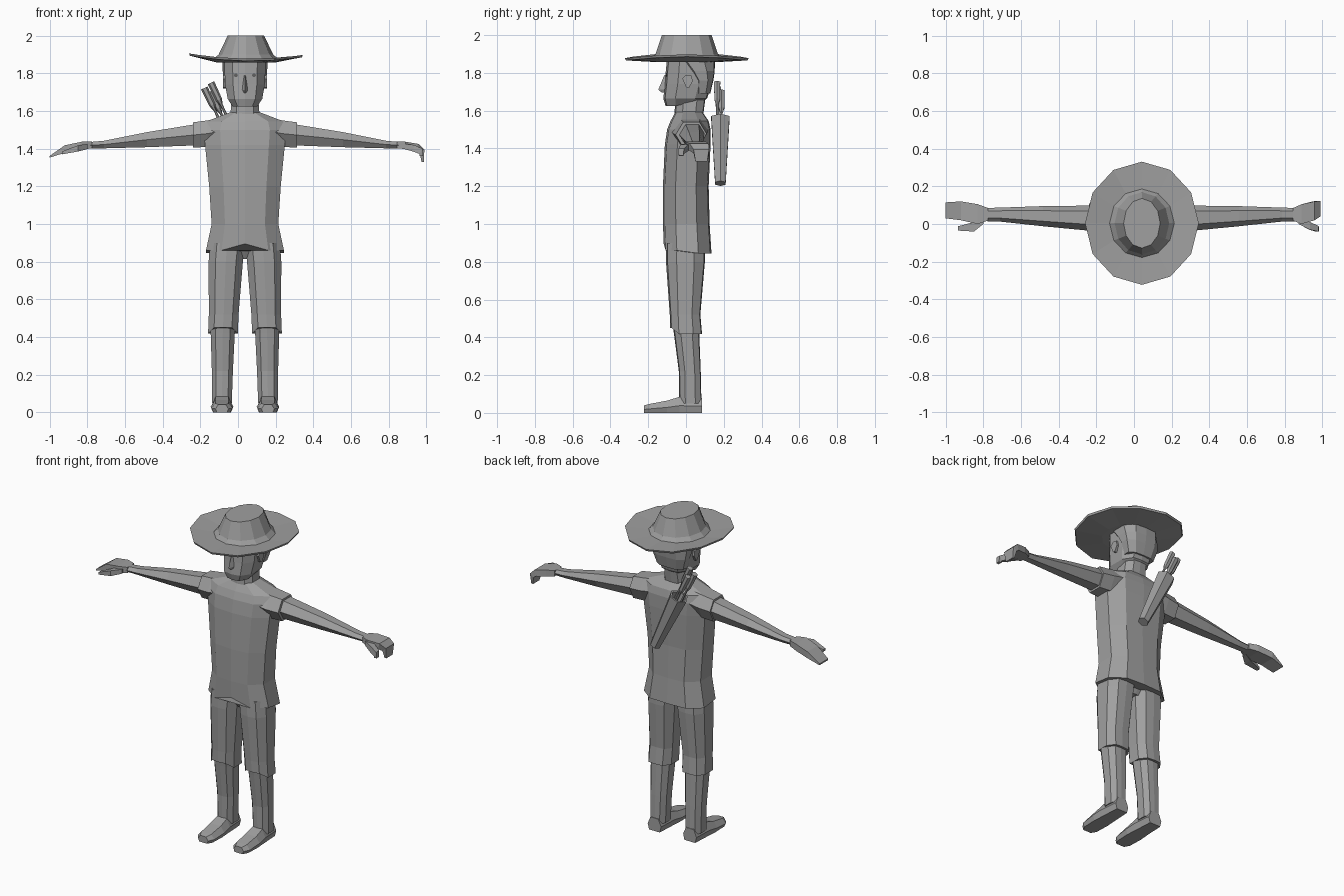
import bpy, bmesh, math
from mathutils import Vector

CX = 0.037  # body centre line
grey = bpy.data.materials.new("plain grey")
grey.diffuse_color = (0.35, 0.35, 0.35, 1)
dark = bpy.data.materials.new("dark grey")
dark.diffuse_color = (0.12, 0.12, 0.12, 1)


def loft(name, rings, mat=grey):
    """Skin a list of equal-length point rings and close both ends."""
    bm = bmesh.new()
    vs = [[bm.verts.new(p) for p in r] for r in rings]
    n = len(rings[0])
    for a, b in zip(vs, vs[1:]):
        for i in range(n):
            j = (i + 1) % n
            bm.faces.new((a[i], a[j], b[j], b[i]))
    bm.faces.new(vs[0])
    bm.faces.new(vs[-1])
    bmesh.ops.recalc_face_normals(bm, faces=bm.faces)
    me = bpy.data.meshes.new(name)
    bm.to_mesh(me)
    bm.free()
    me.materials.append(mat)
    ob = bpy.data.objects.new(name, me)
    bpy.context.collection.objects.link(ob)
    return ob


# chamfered section with front and back centre points
SECTION = [(0, -1.0), (.6, -.92), (1, -.45), (1, .45), (.6, .95),
           (0, 1.0), (-.6, .95), (-1, .45), (-1, -.45), (-.6, -.92)]


def ring(z, x, rx, y0, y1, dz=None):
    """Horizontal section; dz maps unit (u, v) to a height offset."""
    cy, ry = (y0 + y1) / 2, (y1 - y0) / 2
    return [Vector((x + u * rx, cy + v * ry, z + (dz(u, v) if dz else 0))) for u, v in SECTION]


def side_ring(x, y0, y1, z0, z1):
    """Six-sided section across the x axis."""
    cy, ry, cz, rz = (y0 + y1) / 2, (y1 - y0) / 2, (z0 + z1) / 2, (z1 - z0) / 2
    return [Vector((x, cy + u * ry, cz + v * rz)) for u, v in
            ((-1, 0), (-.5, 1), (.55, 1), (1, .1), (.55, -1), (-.5, -1))]


def plate(name, secs):
    """Flat tapered part; each section is lower x,z, upper x,z, y range."""
    return loft(name, [[(a, y0, b), (a, y1, b), (c, y1, d), (c, y0, d)]
                       for a, b, c, d, y0, y1 in secs])


# tunic with notched front hem and sloping shoulders
def hem(u, v):
    if u == 0 and v < 0:
        return 0.035
    return -0.015 if v > 0 else 0


loft("tunic", [
    ring(.86, CX, .207, -.118, .135, hem),
    ring(1.0, CX, .177, -.122, .125),
    ring(1.2, CX, .190, -.122, .120),
    ring(1.42, CX, .212, -.112, .130),
    ring(1.50, CX, .220, -.100, .130),
    ring(1.545, CX, .205, -.082, .120),
    ring(1.595, CX, .075, -.055, .085)])

# sleeves, arms, legs and feet
for s, side in ((-1, "left"), (1, "right")):
    loft(side + "_sleeve", [
        side_ring(CX + s * .10, -.08, .12, 1.43, 1.567),
        side_ring(CX + s * .20, -.07, .115, 1.41, 1.55),
        side_ring(CX + s * .277, -.055, .108, 1.405, 1.54)])
    loft(side + "_arm", [
        side_ring(CX + s * .25, -.038, .098, 1.418, 1.532),
        side_ring(CX + s * .52, -.012, .095, 1.408, 1.488),
        side_ring(CX + s * .75, .013, .087, 1.402, 1.442),
        side_ring(CX + s * .83, .015, .085, 1.402, 1.435)])
    loft(side + "_trouser_leg", [
        ring(.90, CX + s * .093, .093, -.105, .100),
        ring(.80, CX + s * .102, .091, -.106, .100),
        ring(.52, CX + s * .113, .079, -.086, .076),
        ring(.43, CX + s * .117, .079, -.084, .085, lambda u, v: .02 if abs(u) < .9 and v < 0 else -.012)])
    loft(side + "_shin", [
        ring(.50, CX + s * .115, .066, -.076, .066),
        ring(.42, CX + s * .118, .064, -.064, .070),
        ring(.22, CX + s * .120, .056, -.038, .078),
        ring(.05, CX + s * .122, .052, -.036, .082)])
    fx = CX + s * .122
    loft(side + "_foot", [[(fx - w * .8, y, 0), (fx - w, y, h * .45), (fx - w * .6, y, h),
                           (fx + w * .6, y, h), (fx + w, y, h * .45), (fx + w * .8, y, 0)]
                          for y, w, h in ((.084, .046, .08), (-.035, .054, .085),
                                          (-.10, .060, .065), (-.19, .056, .048), (-.222, .034, .04))])

# pelvis under the tunic
loft("pelvis", [ring(.815, CX, .035, -.05, .06), ring(.90, CX, .17, -.10, .10)])

# left hand reaches out, right hand curls down
plate("left_hand", [
    (-.775, 1.402, -.775, 1.437, .018, .085), (-.83, 1.395, -.83, 1.437, .0, .105),
    (-.92, 1.378, -.92, 1.418, .02, .12), (-1.0, 1.353, -1.0, 1.362, .03, .115)])
plate("left_thumb", [
    (-.80, 1.398, -.80, 1.425, .0, .03), (-.85, 1.385, -.85, 1.418, -.04, .01),
    (-.935, 1.37, -.935, 1.385, -.035, -.012)])
plate("right_hand", [
    (.845, 1.402, .845, 1.437, .018, .085), (.89, 1.398, .89, 1.437, .0, .105),
    (.95, 1.388, .96, 1.425, .02, .12), (.966, 1.375, .99, 1.395, .04, .122),
    (.975, 1.33, .987, 1.33, .05, .112)])
plate("right_thumb", [
    (.875, 1.400, .875, 1.427, .0, .03), (.93, 1.385, .935, 1.42, -.03, .01),
    (.965, 1.372, .98, 1.40, -.04, -.01), (.965, 1.36, .982, 1.362, -.038, -.015)])

# neck and head
loft("neck", [ring(1.57, CX, .078, -.062, .09), ring(1.68, CX, .07, -.055, .105)])
loft("head", [
    ring(1.625, CX, .066, -.108, .085, lambda u, v: .02 if v > 0 else 0),
    ring(1.665, CX, .092, -.120, .112),
    ring(1.74, CX, .105, -.112, .135),
    ring(1.80, CX, .108, -.108, .145),
    ring(1.88, CX, .110, -.100, .146)])
# hair around the back of the skull
loft("hair", [
    ring(1.69, CX, .090, .045, .128),
    ring(1.76, CX, .112, .040, .145),
    ring(1.81, CX, .118, .0, .152),
    ring(1.88, CX, .120, -.07, .153)])
# nose
loft("nose", [
    [(CX - .008, -.10, 1.79), (CX, -.114, 1.79), (CX + .008, -.10, 1.79)],
    [(CX - .02, -.10, 1.715), (CX, -.147, 1.71), (CX + .02, -.10, 1.715)],
    [(CX - .016, -.10, 1.70), (CX, -.125, 1.695), (CX + .016, -.10, 1.70)]])
for s, side in ((-1, "left"), (1, "right")):
    # ear
    ear = ((-.02, 1.77), (.0, 1.79), (.03, 1.785), (.035, 1.755), (.015, 1.72), (.0, 1.725))
    loft(side + "_ear", [[(CX + s * x, y, z) for y, z in ear] for x in (.095, .118)])
    # eye
    loft(side + "_eye", [[(CX + s * .048 + .011 * math.cos(i * math.pi / 3), y,
                           1.79 + .011 * math.sin(i * math.pi / 3)) for i in range(6)]
                         for y in (-.098, -.107)], dark)

# hat: wavy twelve-sided brim and tapered crown
def hat_ring(rx, ry, z, wave=0):
    pts = []
    for i in range(12):
        a = i * math.pi / 6
        c, s = math.cos(a), math.sin(a)
        pts.append((.042 + rx * c, .004 + ry * s, z + wave * (math.cos(2 * a) - .35 * c)))
    return pts


loft("hat", [
    hat_ring(.15, .16, 1.857), hat_ring(.298, .322, 1.878, .012), hat_ring(.302, .327, 1.89, .012),
    hat_ring(.172, .182, 1.877), hat_ring(.145, .165, 1.90), hat_ring(.097, .132, 2.0)])

# quiver slung across the back
top, bottom = Vector((-.078, .182, 1.56)), Vector((.085, .182, 1.215))
axis = (top - bottom).normalized()
across = axis.cross(Vector((0, 1, 0)))


def tube(c, r):
    return [c + across * r * math.cos(a) + Vector((0, r * math.sin(a), 0))
            for a in (i * math.pi / 3 for i in range(6))]


loft("quiver", [tube(bottom, .032), tube(top, .056), tube(top, .045), tube(top - axis * .06, .04)])
# arrows with flared fletching
for i, (off, y, length) in enumerate(((-.022, .165, .20), (.022, .17, .19), (0, .188, .16))):
    base = top + across * off + Vector((0, y - top.y, 0))
    loft("arrow_%d" % (i + 1), [tube(base - axis * .05, .007), tube(base + axis * (length - .13), .007),
                                tube(base + axis * (length - .10), .017), tube(base + axis * length, .019)])
